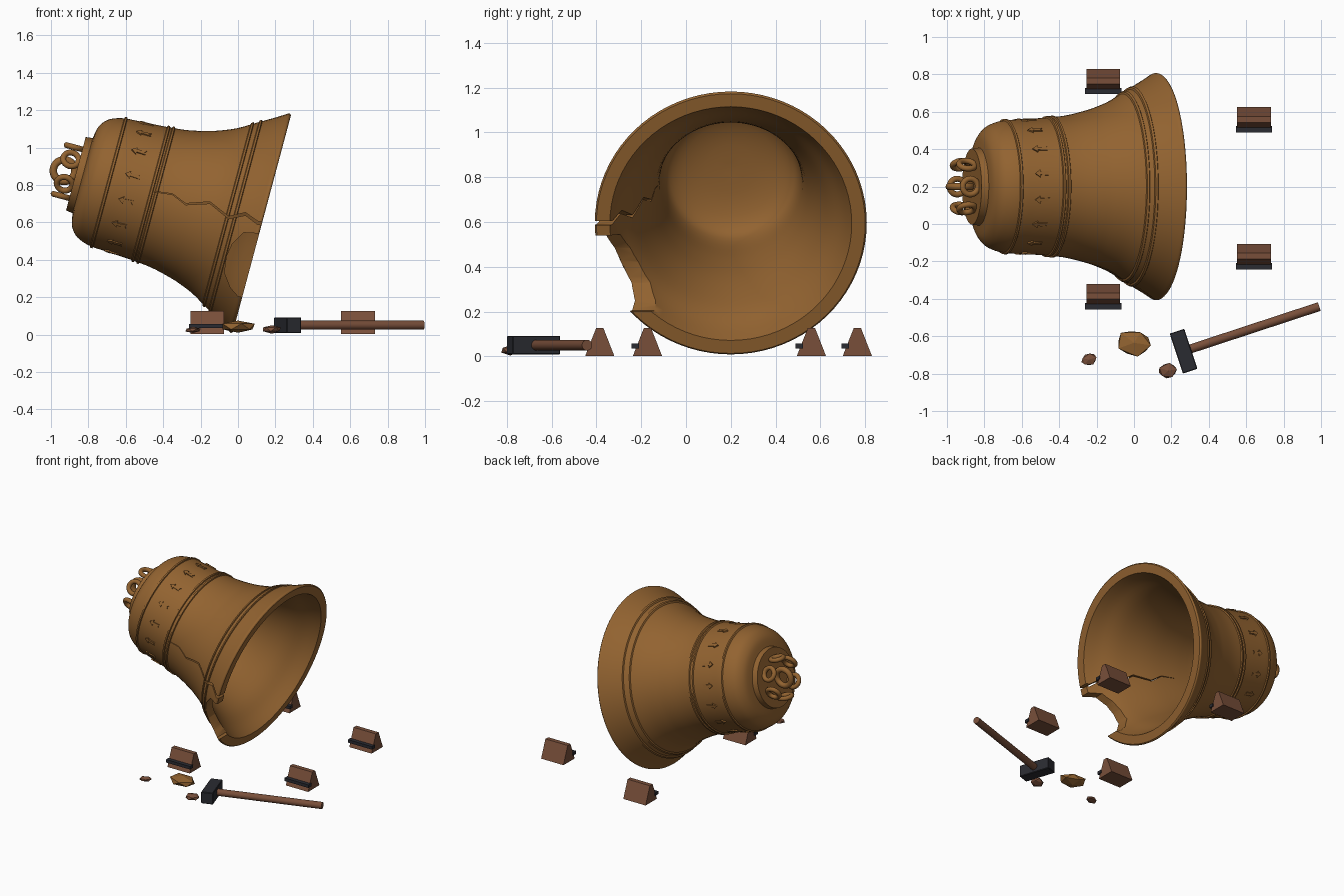
import bpy, bmesh, math, random
from mathutils import Matrix, Vector

if "Cube" in bpy.data.objects:
    bpy.data.objects.remove(bpy.data.objects["Cube"], do_unlink=True)


def material(name, rgb):
    m = bpy.data.materials.new(name)
    m.use_nodes = True
    m.diffuse_color = (*rgb, 1)
    m.node_tree.nodes["Principled BSDF"].inputs["Base Color"].default_value = (*rgb, 1)
    return m


BRONZE = material("bronze", (0.29, 0.125, 0.03))
WOOD = material("brown_wood", (0.19, 0.078, 0.042))
IRON = material("dark_iron", (0.023, 0.024, 0.031))


def make_object(name, bm, mat, matrix=Matrix()):
    bmesh.ops.recalc_face_normals(bm, faces=bm.faces)
    mesh = bpy.data.meshes.new(name)
    bm.to_mesh(mesh)
    bm.free()
    ob = bpy.data.objects.new(name, mesh)
    bpy.context.collection.objects.link(ob)
    mesh.materials.append(mat)
    ob.matrix_world = matrix
    return ob


def smooth(ob, angle=35):
    bpy.ops.object.select_all(action="DESELECT")
    ob.select_set(True)
    bpy.context.view_layer.objects.active = ob
    bpy.ops.object.shade_smooth_by_angle(angle=math.radians(angle))


def prism(name, points, depth, mat, matrix=Matrix()):
    """Flat outline in local XY, extruded along local Z."""
    bm = bmesh.new()
    face = bm.faces.new([bm.verts.new((x, y, 0)) for x, y in points])
    new = bmesh.ops.extrude_face_region(bm, geom=[face])["geom"]
    bmesh.ops.translate(bm, vec=(0, 0, depth),
                        verts=[g for g in new if isinstance(g, bmesh.types.BMVert)])
    return make_object(name, bm, mat, matrix)


def box(name, size, mat, matrix, bevel=0.0):
    bm = bmesh.new()
    bmesh.ops.create_cube(bm, size=1, matrix=Matrix.Diagonal((*size, 1)))
    if bevel:
        bmesh.ops.bevel(bm, geom=bm.edges[:], offset=bevel, segments=1, affect="EDGES")
    return make_object(name, bm, mat, matrix)


def spline(pts, steps=4):
    """Smooth curve through the given points."""
    out = []
    p = [Vector(q) for q in pts]
    for i in range(len(p) - 1):
        a, b, c, d = p[max(i - 1, 0)], p[i], p[i + 1], p[min(i + 2, len(p) - 1)]
        for s in range(steps):
            u = s / steps
            out.append(b + 0.5 * u * (c - a + u * (2 * a - 5 * b + 4 * c - d
                                                   + u * (3 * (b - c) + d - a))))
    return out + [p[-1]]


# Bell frame: local Z runs from the mouth to the crown, local X is uppermost
BELL = Matrix.Translation((0.128, 0.2, 0.593)) @ Matrix.Rotation(math.radians(-75), 4, "Y")

# Bell wall profile as (height, radius)
outer = spline([(0, 0.6), (0.012, 0.607), (0.04, 0.59), (0.08, 0.565), (0.17, 0.512),
                (0.257, 0.46), (0.34, 0.425), (0.4, 0.406), (0.5, 0.382), (0.6, 0.37),
                (0.75, 0.36), (0.85, 0.354), (0.91, 0.338), (0.95, 0.314),
                (0.98, 0.27), (0.992, 0.208)])
inner = spline([(0.95, 0), (0.94, 0.15), (0.9, 0.26), (0.82, 0.305), (0.6, 0.325),
                (0.4, 0.36), (0.2, 0.43), (0.08, 0.5), (0, 0.54)])


def outer_radius(t):
    for a, b in zip(outer, outer[1:]):
        if a.x <= t <= b.x:
            return a.y + (b.y - a.y) * (t - a.x) / (b.x - a.x)


# Raised bands replace the wall points they cover
profile = list(outer)
for t in (0.148, 0.188, 0.588, 0.615, 0.848):
    w = 0.009
    profile = [p for p in profile if abs(p.x - t) > w]
    for dt, h in ((-w, 0), (-w * 0.6, 0.008), (w * 0.6, 0.008), (w, 0)):
        profile.append(Vector((t + dt, outer_radius(t + dt) + h)))
profile.sort(key=lambda p: p.x)
profile += [Vector((1.03, 0.203)), Vector((1.03, 0))]
loop = profile + inner

bm = bmesh.new()
verts = [bm.verts.new((p.y, 0, p.x)) for p in loop]
edges = [bm.edges.new(pair) for pair in zip(verts, verts[1:] + verts[:1])
         if pair[0].co.x + pair[1].co.x > 0]
bmesh.ops.spin(bm, geom=verts + edges, cent=(0, 0, 0), axis=(0, 0, 1),
               angle=math.tau, steps=80, use_duplicate=False)
bmesh.ops.remove_doubles(bm, verts=bm.verts, dist=0.0002)
bell = make_object("bell_body", bm, BRONZE, BELL)

# Broken rim notch and crack, cut through the front wall
FRONT_CUT = Matrix.Translation((0, 0.0, 0)) @ Matrix.Rotation(math.radians(90), 4, "X")
notch = [(0.2, 0.535), (0.03, 0.545), (-0.03, 0.485), (-0.06, 0.42), (-0.072, 0.33),
         (-0.04, 0.25), (0.0, 0.205), (0.2, 0.17)]
path = [(-0.45, 0.765), (-0.35, 0.75), (-0.28, 0.697), (-0.15, 0.705),
        (-0.05, 0.625), (0.04, 0.645), (0.105, 0.597), (0.2, 0.59)]
half = [0.001 + 0.0013 * i for i in range(len(path))]
crack = ([(x, z + h) for (x, z), h in zip(path, half)]
         + [(x, z - h) for (x, z), h in zip(path, half)][::-1])
cutters = [prism("notch_cutter", notch, 0.8, BRONZE, FRONT_CUT),
           prism("crack_cutter", crack, 0.8, BRONZE, FRONT_CUT)]
bpy.context.view_layer.update()
bpy.context.view_layer.objects.active = bell
for c in cutters:
    c.hide_render = True
    mod = bell.modifiers.new("cut", "BOOLEAN")
    mod.operation = "DIFFERENCE"
    mod.solver = "EXACT"
    mod.object = c
    bpy.ops.object.modifier_apply(modifier=mod.name)
for c in cutters:
    bpy.data.objects.remove(c, do_unlink=True)
smooth(bell)

# Relief arrows pointing to the crown
arrow = [(0.04, 0), (0.012, 0.021), (0.012, 0.008), (-0.04, 0.012),
         (-0.03, 0), (-0.04, -0.012), (0.012, -0.008), (0.012, -0.021)]
for i in range(16):
    around = Matrix.Rotation(math.tau * (i + 0.5) / 16, 4, "Z")
    # local X to the crown, local Z outwards
    place = Matrix.Translation((0.354, 0, 0.735)) @ Matrix.Rotation(math.radians(-90), 4, "Y")
    flip = Matrix.Rotation(math.pi, 4, "X")
    prism(f"relief_arrow_{i + 1}", arrow, 0.014, BRONZE, BELL @ around @ place @ flip)


# Hanging loops on the crown
def ring(name, major, minor, local):
    bpy.ops.mesh.primitive_torus_add(major_radius=major, minor_radius=minor,
                                     major_segments=28, minor_segments=10)
    ob = bpy.context.object
    ob.name = name
    ob.data.materials.append(BRONZE)
    ob.matrix_world = BELL @ local
    smooth(ob, 60)


ring("centre_crown_loop", 0.058, 0.02,
     Matrix.Translation((0, 0, 1.095)) @ Matrix.Rotation(math.radians(90), 4, "X"))
for i in range(6):
    ring(f"outer_crown_loop_{i + 1}", 0.042, 0.016,
         Matrix.Rotation(math.tau * i / 6, 4, "Z") @ Matrix.Translation((0.135, 0, 1.075))
         @ Matrix.Rotation(math.radians(90), 4, "Y"))

# Wooden wedges with an iron strap on the front slope
wedge = [(-0.065, 0), (0.065, 0), (0.016, 0.125), (-0.016, 0.125)]
ALONG_X = Matrix(((0, 0, 1, 0), (1, 0, 0, 0), (0, 1, 0, 0), (0, 0, 0, 1)))
spots = [(-0.165, -0.385), (-0.165, 0.765), (0.642, -0.172), (0.642, 0.56)]
for i, (x, y) in enumerate(spots):
    prism(f"wedge_{i + 1}", wedge, 0.18, WOOD, Matrix.Translation((x - 0.09, y, 0.002)) @ ALONG_X)
    box(f"wedge_strap_{i + 1}", (0.194, 0.034, 0.022), IRON,
        Matrix.Translation((x, y - 0.054, 0.046)))

# Hammer lying on the ground
HAMMER = Matrix.Translation((0.265, -0.68, 0.05)) @ Matrix.Rotation(math.radians(18.2), 4, "Z")
box("hammer_head", (0.082, 0.225, 0.084), IRON, HAMMER, 0.004)
bm = bmesh.new()
bmesh.ops.create_cone(bm, cap_ends=True, segments=16, radius1=0.024, radius2=0.024, depth=0.76)
handle = make_object("hammer_handle", bm, WOOD, HAMMER @ Matrix.Translation((0.384, 0, 0))
                     @ Matrix.Rotation(math.radians(90), 4, "Y"))
smooth(handle)

# Broken fragments
random.seed(4)


def fragment(name, centre, size, turn, mat):
    bm = bmesh.new()
    bmesh.ops.create_icosphere(bm, subdivisions=1, radius=1)
    for v in bm.verts:
        v.co *= random.uniform(0.9, 1.12)
        v.co = Vector(c * s for c, s in zip(v.co, size))
    make_object(name, bm, mat, Matrix.Translation(centre) @ Matrix.Rotation(turn, 4, "Z"))


fragment("rim_fragment", (0, -0.635, 0.042), (0.1, 0.075, 0.034), -0.15, BRONZE)
fragment("small_fragment_1", (-0.24, -0.725, 0.024), (0.044, 0.034, 0.016), 0.3, WOOD)
fragment("small_fragment_2", (0.182, -0.785, 0.028), (0.053, 0.043, 0.022), 0.2, WOOD)
